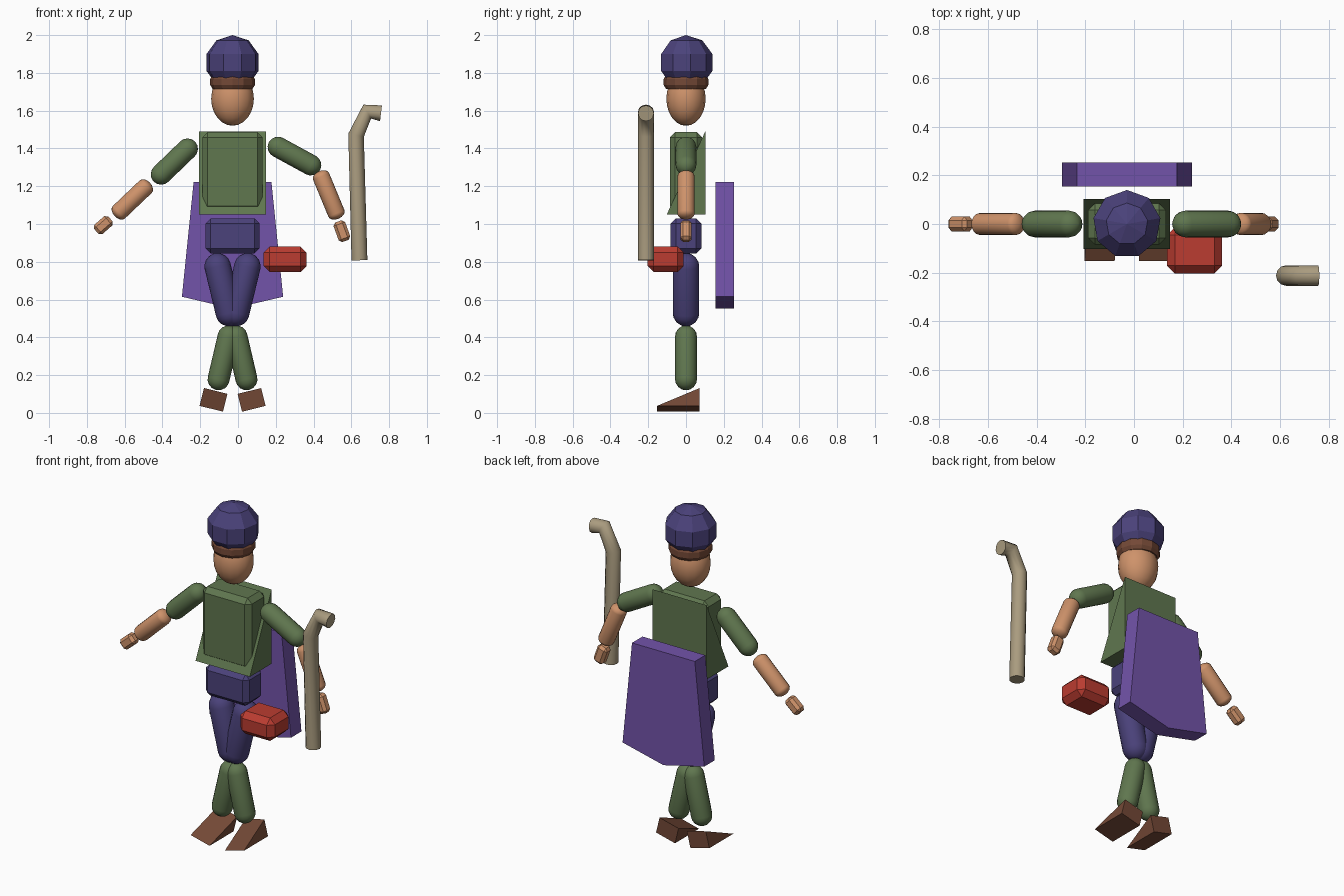
import bpy, bmesh, math
from mathutils import Vector, Matrix

if "Cube" in bpy.data.objects:
    bpy.data.objects.remove(bpy.data.objects["Cube"])

MID = -0.029  # the body's own symmetry line


def mat(name, r, g, b):
    m = bpy.data.materials.new(name)
    m.diffuse_color = [(c / 255) ** 2.2 for c in (r, g, b)] + [1]
    m.use_nodes = True
    m.node_tree.nodes["Principled BSDF"].inputs["Base Color"].default_value = m.diffuse_color
    return m


navy = mat("navy", 76, 68, 122)
green = mat("green", 96, 118, 80)
skin = mat("skin", 205, 145, 106)
brown = mat("brown", 115, 74, 57)
violet = mat("violet", 114, 84, 168)
red = mat("red", 185, 62, 52)
wood = mat("wood", 168, 154, 126)


def finish(name, bm, material, loc=(0, 0, 0), tilt=0, smooth=False):
    bmesh.ops.recalc_face_normals(bm, faces=bm.faces)
    me = bpy.data.meshes.new(name)
    bm.to_mesh(me)
    bm.free()
    if smooth:
        me.shade_smooth()
    me.materials.append(material)
    ob = bpy.data.objects.new(name, me)
    ob.location = loc
    ob.rotation_euler.y = math.radians(tilt)
    bpy.context.collection.objects.link(ob)
    return ob


def box(name, size, loc, bevel, material, tilt=0):
    bm = bmesh.new()
    bmesh.ops.create_cube(bm, size=1)
    bmesh.ops.scale(bm, vec=size, verts=bm.verts)
    bmesh.ops.bevel(bm, geom=bm.edges[:], offset=bevel, segments=1, affect='EDGES')
    return finish(name, bm, material, loc, tilt)


def prism(name, points, vec, material, loc=(0, 0, 0), tilt=0):
    bm = bmesh.new()
    f = bm.faces.new([bm.verts.new(p) for p in points])
    res = bmesh.ops.extrude_face_region(bm, geom=[f])
    bmesh.ops.translate(bm, vec=vec, verts=[v for v in res["geom"] if isinstance(v, bmesh.types.BMVert)])
    return finish(name, bm, material, loc, tilt)


def wedge(name, size, loc, material, tilt=0):
    x, y, z = (s / 2 for s in size)
    return prism(name, [(-x, -y, -z), (-x, y, -z), (-x, y, z)], (2 * x, 0, 0), material, loc, tilt)


def lathe(bm, profile, sides):
    # profile of (radius, z); the ends are closed
    rings = [[bm.verts.new((r * math.sin(2 * math.pi * i / sides),
                            r * math.cos(2 * math.pi * i / sides), z)) for i in range(sides)]
             for r, z in profile]
    for lo, hi in zip(rings, rings[1:]):
        for i in range(sides):
            j = (i + 1) % sides
            bm.faces.new((lo[i], lo[j], hi[j], hi[i]))
    bm.faces.new(rings[0])
    bm.faces.new(rings[-1])
    bmesh.ops.remove_doubles(bm, verts=bm.verts, dist=1e-4)


def limb(name, a, b, r, material, cap=None, sides=16):
    # rounded rod between two cap centres in the XZ plane
    cap = cap or r
    a, b = Vector((a[0], 0, a[1])), Vector((b[0], 0, b[1]))
    angles = [math.radians(t) for t in (4, 25, 48, 70, 90)]
    length = (b - a).length
    prof = [(r * math.sin(t), -cap * math.cos(t)) for t in angles]
    prof += [(r * math.sin(t), length + cap * math.cos(t)) for t in reversed(angles)]
    bm = bmesh.new()
    lathe(bm, prof, sides)
    rot = (b - a).to_track_quat('Z', 'Y').to_matrix().to_4x4()
    bmesh.ops.transform(bm, matrix=Matrix.Translation(a) @ rot, verts=bm.verts)
    return finish(name, bm, material, smooth=True)


# head, hair and faceted cap
bm = bmesh.new()
bmesh.ops.create_uvsphere(bm, u_segments=16, v_segments=12, radius=1)
bmesh.ops.scale(bm, vec=(0.113, 0.104, 0.143), verts=bm.verts)
finish("head", bm, skin, (MID, 0, 1.663), smooth=True)

bm = bmesh.new()
lathe(bm, [(0.105, 1.715), (0.118, 1.735), (0.118, 1.768), (0.105, 1.79)], 12)
finish("hair", bm, brown, (MID, 0, 0))

bm = bmesh.new()
steps = [math.radians(t) for t in (144, 108, 72, 36)]
lathe(bm, [(0.147 * math.sin(t), 0.145 * math.cos(t)) for t in steps], 9)
top = max(bm.faces, key=lambda f: f.calc_center_median().z)
apex = bmesh.ops.poke(bm, faces=[top])["verts"][0]
apex.co.z = 0.145
finish("cap", bm, navy, (MID, 0, 1.855))

# trunk
box("torso", (0.32, 0.17, 0.42), (MID, 0, 1.277), 0.028, green)
wedge("vest", (0.356, 0.204, 0.44), (MID, 0, 1.27), green)
box("pelvis", (0.285, 0.162, 0.186), (MID, 0, 0.937), 0.027, navy)

# arms
limb("upper_arm_left", (-0.267, 1.398), (-0.407, 1.263), 0.055, green)
limb("upper_arm_right", (0.212, 1.407), (0.386, 1.312), 0.055, green)
limb("forearm_left", (-0.488, 1.198), (-0.631, 1.062), 0.046, skin, 0.03)
limb("forearm_right", (0.440, 1.252), (0.521, 1.056), 0.046, skin, 0.03)
box("hand_left", (0.065, 0.06, 0.1), (-0.713, 0, 0.994), 0.015, skin, 49)
box("hand_right", (0.065, 0.06, 0.11), (0.55, 0, 0.962), 0.015, skin, -20)

# legs and wedge shoes
for s, side in ((-1, "left"), (1, "right")):
    limb("thigh_" + side, (MID + s * 0.079, 0.776), (MID + s * 0.019, 0.528), 0.07, navy)
    limb("shin_" + side, (MID + s * 0.021, 0.405), (MID + s * 0.074, 0.178), 0.058, green)
    wedge("shoe_" + side, (0.128, 0.225, 0.097), (MID + s * 0.101, -0.04, 0.069), brown, -s * 14)

# belt pouch
box("pouch", (0.226, 0.19, 0.136), (0.249, -0.108, 0.813), 0.032, red)

# cloak panel with a pointed hem
prism("cloak", [(MID + x, 0.155, z) for x, z in
                ((-0.206, 1.222), (0.206, 1.222), (0.268, 0.615), (0, 0.552), (-0.268, 0.615))],
      (0, 0.098, 0), violet)

# crooked staff
cu = bpy.data.curves.new("staff", 'CURVE')
cu.dimensions = '3D'
cu.bevel_depth = 0.042
cu.bevel_resolution = 4
cu.use_fill_caps = True
sp = cu.splines.new('POLY')
path = [(0.643, 0.808), (0.625, 1.47), (0.684, 1.595), (0.757, 1.586)]
sp.points.add(len(path) - 1)
for p, (x, z) in zip(sp.points, path):
    p.co = (x, -0.212, z, 1)
sp.use_smooth = True
cu.materials.append(wood)
bpy.context.collection.objects.link(bpy.data.objects.new("staff", cu))
